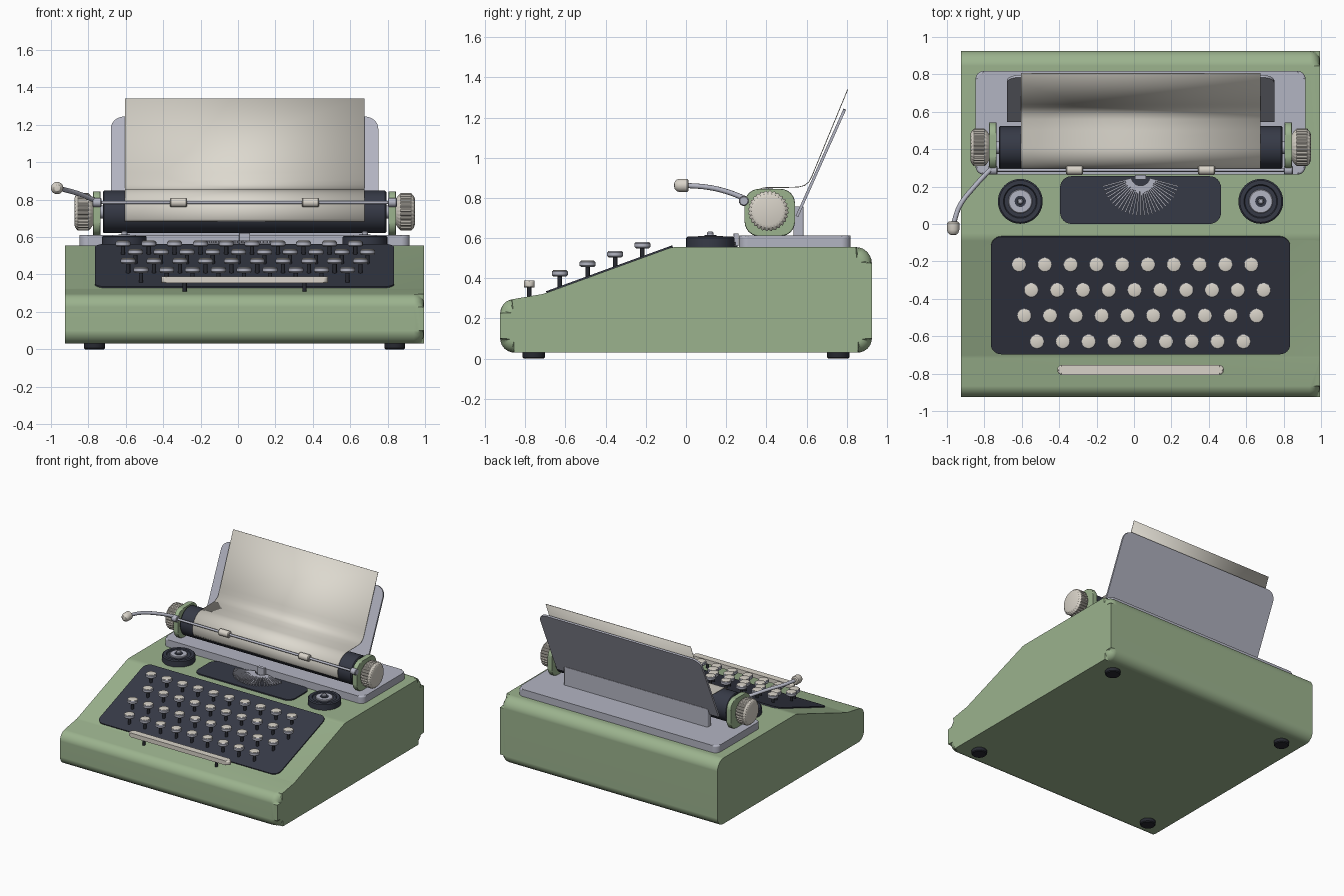
import bpy, bmesh, math
from mathutils import Matrix, Vector

if "Cube" in bpy.data.objects:
    bpy.data.objects.remove(bpy.data.objects["Cube"])

CX = 0.035                      # centre line of the machine
PLATEN = Vector((CX, 0.41, 0.735))


def material(name, rgb):
    m = bpy.data.materials.new(name)
    m.use_nodes = True
    m.diffuse_color = (*rgb, 1)
    m.node_tree.nodes["Principled BSDF"].inputs["Base Color"].default_value = (*rgb, 1)
    return m


GREEN = material("sage green", (0.33, 0.45, 0.27))
DARK = material("dark slate", (0.037, 0.042, 0.062))
METAL = material("pale metal", (0.45, 0.46, 0.54))
CREAM = material("cream", (0.69, 0.65, 0.58))
PAPER = material("paper", (0.72, 0.69, 0.62))
RUBBER = material("black rubber", (0.02, 0.022, 0.03))


def finish(name, bm, mat, smooth=True):
    bmesh.ops.recalc_face_normals(bm, faces=bm.faces[:])
    me = bpy.data.meshes.new(name)
    bm.to_mesh(me)
    bm.free()
    me.materials.append(mat)
    if smooth:
        me.polygons.foreach_set("use_smooth", [True] * len(me.polygons))
        me.set_sharp_from_angle(angle=math.radians(32))
    return place(name, me)


def place(name, me, loc=(0, 0, 0)):
    ob = bpy.data.objects.new(name, me)
    ob.location = loc
    bpy.context.collection.objects.link(ob)
    return ob


def rounded(corners, seg=6):
    """Fillet a polygon given as (u, v, radius) corners."""
    out, n = [], len(corners)
    for i, (u, v, r) in enumerate(corners):
        p = Vector((u, v))
        a = (Vector(corners[i - 1][:2]) - p).normalized()
        b = (Vector(corners[(i + 1) % n][:2]) - p).normalized()
        if r == 0:
            out.append(p)
            continue
        half = a.angle(b) / 2
        c = p + (a + b).normalized() * (r / math.sin(half))
        t = r / math.tan(half)
        va, vb = p + a * t - c, p + b * t - c
        out += [c + va.lerp(vb, k / seg).normalized() * r for k in range(seg + 1)]
    return out


def rect(w, h, r):
    return rounded([(-w / 2, -h / 2, r), (w / 2, -h / 2, r), (w / 2, h / 2, r), (-w / 2, h / 2, r)])


def prism(name, pts, lo, hi, mat, matrix, bevel=0.0, both=False, seg=4):
    """Extrude an outline along w, optionally rounding the end rims."""
    bm = bmesh.new()
    a = [bm.verts.new((*p, lo)) for p in pts]
    b = [bm.verts.new((*p, hi)) for p in pts]
    low, top = bm.faces.new(a[::-1]), bm.faces.new(b)
    for i in range(len(pts)):
        bm.faces.new((a[i - 1], a[i], b[i], b[i - 1]))
    if bevel:
        edges = list(top.edges) + (list(low.edges) if both else [])
        bmesh.ops.bevel(bm, geom=edges, offset=bevel, segments=seg, profile=0.5,
                        affect='EDGES', clamp_overlap=False)
    bm.transform(matrix)
    ob = finish(name, bm, mat)
    ob.modifiers.new("weighted normals", 'WEIGHTED_NORMAL').keep_sharp = True
    return ob


def revolve(name, profile, mat, matrix=Matrix(), n=32, rib=None):
    """Spin (radius, height) points; rib scales alternate strips inward."""
    bm = bmesh.new()
    rings = []
    for r, h in profile:
        ring = []
        for i in range(n):
            k = r * (rib if rib and i % 4 < 2 and r > 0.09 else 1)
            t = 2 * math.pi * i / n
            ring.append(bm.verts.new((k * math.cos(t), k * math.sin(t), h)))
        rings.append(ring)
    for p, q in zip(rings, rings[1:]):
        for i in range(n):
            bm.faces.new((p[i - 1], p[i], q[i], q[i - 1]))
    bmesh.ops.remove_doubles(bm, verts=bm.verts[:], dist=1e-5)
    bm.transform(matrix)
    return finish(name, bm, mat)


def rod(r, lo, hi, b=0.0):
    return [(0, lo), (r - b, lo), (r, lo + b), (r, hi - b), (r - b, hi), (0, hi)] if b else \
        [(0, lo), (r, lo), (r, hi), (0, hi)]


def at(x, y, z):
    return Matrix.Translation((x, y, z))


ALONG_X = Matrix(((0, 0, 1), (1, 0, 0), (0, 1, 0))).to_4x4()   # u=y, v=z, w=x

# Case: side profile, rounded over on one side
side = rounded([(-0.925, 0.03, 0.07), (0.925, 0.03, 0.07), (0.925, 0.555, 0.08),
                (-0.07, 0.555, 0.12), (-0.71, 0.322, 0.1), (-0.925, 0.285, 0.07)])
prism("case", side, -0.925, 0.995, GREEN, ALONG_X, bevel=0.055)
for sx in (-1, 1):
    for sy in (-1, 1):
        revolve("foot", rod(0.056, 0, 0.04, 0.006), RUBBER, at(CX + sx * 0.803, sy * 0.758, 0))

# Keyboard panel on the slope
slope = math.atan2(0.233, 0.64)
prism("key_panel", rect(1.6, 0.668, 0.055), -0.02, 0.008, DARK,
      at(CX, -0.38, 0.442) @ Matrix.Rotation(slope, 4, 'X'))

# Keys: stem, metal ring and cream top share their meshes
key_parts = []
for name, prof, mat in (("key_stem", rod(0.011, -0.13, 0.0), RUBBER),
                        ("key_ring", [(0, -0.004), (0.032, -0.004), (0.04, 0.003), (0.04, 0.02),
                                      (0.036, 0.024), (0, 0.024)], METAL),
                        ("key_top", [(0.035, 0.02), (0.035, 0.026), (0.03, 0.028), (0, 0.028)], CREAM)):
    ob = revolve(name, prof, mat, n=20)
    key_parts.append((name, ob.data))
    bpy.data.objects.remove(ob)
rows = [(10, 0.006, -0.217, 0.553), (10, 0.072, -0.353, 0.508),
        (10, 0.034, -0.49, 0.46), (9, 0.033, -0.628, 0.413)]
for count, mid, y, z in rows:
    for i in range(count):
        for name, me in key_parts:
            place(name, me, (mid + (i - (count - 1) / 2) * 0.138, y, z))

# Space bar
prism("space_bar", rect(0.89, 0.052, 0.024), 0.355, 0.389, CREAM, at(CX, -0.78, 0), 0.01, True, 3)
for sx in (-1, 1):
    revolve("space_bar_stem", rod(0.011, 0.28, 0.36), RUBBER, at(CX + sx * 0.32, -0.78, 0), 16)

# Ribbon spools
for sx in (-1, 1):
    m = at(CX + sx * 0.643, 0.121, 0)
    revolve("ribbon_spool", [(0, 0.55), (0.12, 0.55), (0.12, 0.6), (0.112, 0.607), (0.09, 0.607),
                             (0.085, 0.6), (0, 0.6)], DARK, m, 40)
    revolve("spool_hub", rod(0.064, 0.59, 0.611, 0.004), METAL, m)
    revolve("spool_collar", rod(0.03, 0.6, 0.615), DARK, m)
    revolve("spool_pin", rod(0.016, 0.6, 0.632, 0.006), METAL, m, 16)

# Type basket with its fan of type bars
prism("type_basket", rect(0.86, 0.255, 0.06), 0.54, 0.564, DARK, at(CX, 0.128, 0))
bm = bmesh.new()
bars = 27
for i in range(bars):
    t = math.radians(-165 + 150 * i / (bars - 1))
    m = (at(CX, 0.255, 0.573) @ Matrix.Rotation(t, 4, 'Z') @ at(0.13, 0, 0)
         @ Matrix.Diagonal((0.16, 0.008, 0.016, 1)))
    bmesh.ops.create_cube(bm, size=1, matrix=m)
finish("type_bars", bm, METAL, False)
prism("type_guide", rect(0.06, 0.025, 0.004), 0.56, 0.622, METAL, at(CX, 0.25, 0))

# Carriage bed and rear rail
prism("carriage_bed", rect(1.765, 0.555, 0.045), 0.54, 0.612, METAL, at(CX, 0.541, 0), 0.012, seg=3)
prism("rear_rail", rect(1.27, 0.05, 0.008), 0.6, 0.757, METAL, at(CX, 0.56, 0), 0.006, seg=2)

# Platen, axle, end plates and ribbed knobs
TO_X = Matrix.Translation(PLATEN) @ Matrix.Rotation(math.pi / 2, 4, 'Y')
revolve("platen", rod(0.113, -0.758, 0.758, 0.006), DARK, TO_X, 48)
revolve("platen_axle", rod(0.035, -0.83, 0.83), METAL, TO_X, 24)
for sx in (-1, 1):
    prism("carriage_end_plate", rect(0.25, 0.235, 0.07), -0.02, 0.02, GREEN,
          at(CX + sx * 0.79, 0.417, 0.727) @ ALONG_X, 0.008, True, 2)
    revolve("platen_knob", [(0, 0.81), (0.07, 0.81), (0.088, 0.822), (0.101, 0.835), (0.101, 0.89),
                            (0.085, 0.905), (0.07, 0.91), (0, 0.91)], CREAM,
            Matrix.Translation(PLATEN) @ Matrix.Rotation(sx * math.pi / 2, 4, 'Y'), 112, 0.94)

# Paper bail with rollers
BAIL = at(CX, 0.288, 0.785) @ Matrix.Rotation(math.pi / 2, 4, 'Y')
revolve("paper_bail", rod(0.009, -0.81, 0.81), METAL, BAIL, 16)
for sx in (-1, 1):
    revolve("bail_roller", rod(0.025, sx * 0.353 - 0.046, sx * 0.353 + 0.046, 0.006), CREAM, BAIL, 24)
    revolve("bail_pivot", rod(0.024, sx * 0.79 - 0.024, sx * 0.79 + 0.024, 0.004), METAL, BAIL, 20)

# Paper rest leaning back
prism("paper_rest", rounded([(-0.715, -0.02, 0), (0.715, -0.02, 0), (0.715, 0.565, 0.07),
                             (-0.715, 0.565, 0.07)]), -0.018, -0.004, METAL,
      at(CX, 0.55, 0.73) @ Matrix.Rotation(math.atan2(0.515, 0.23), 4, 'X'))

# Paper sheet wrapped over the platen
path = []
for i in range(19):
    t = math.radians(206 - 116 * i / 18)
    path.append((PLATEN.y + 0.117 * math.cos(t), PLATEN.z + 0.117 * math.sin(t)))
path += [(0.5, 0.852), (0.56, 0.854), (0.59, 0.862), (0.612, 0.88), (0.627, 0.908),
         (0.642, 0.945), (0.805, 1.34)]
bm = bmesh.new()
strip = [[bm.verts.new((CX + sx * 0.64, y, z)) for sx in (-1, 1)] for y, z in path]
for p, q in zip(strip, strip[1:]):
    bm.faces.new((p[0], p[1], q[1], q[0]))
sheet = finish("paper_sheet", bm, PAPER)
solid = sheet.modifiers.new("thickness", 'SOLIDIFY')
solid.thickness, solid.offset = 0.004, 0

# Carriage return lever and its grip
cu = bpy.data.curves.new("return_lever", 'CURVE')
cu.dimensions, cu.bevel_depth, cu.bevel_resolution, cu.use_fill_caps = '3D', 0.013, 3, True
sp = cu.splines.new('BEZIER')
stops = [(-0.75, 0.31, 0.79), (-0.853, 0.2, 0.832), (-0.93, 0.1, 0.854), (-0.966, 0, 0.862)]
sp.bezier_points.add(len(stops) - 1)
for bp, co in zip(sp.bezier_points, stops):
    bp.co = co
    bp.handle_left_type = bp.handle_right_type = 'AUTO'
cu.materials.append(METAL)
place("return_lever", cu)
revolve("lever_grip", [(0, -0.01), (0.025, -0.01), (0.033, -0.002), (0.033, 0.035), (0.028, 0.05),
                       (0.017, 0.06), (0, 0.063)], CREAM,
        at(-0.967, 0.003, 0.862) @ Matrix.Rotation(math.pi / 2, 4, 'X'), 24)
